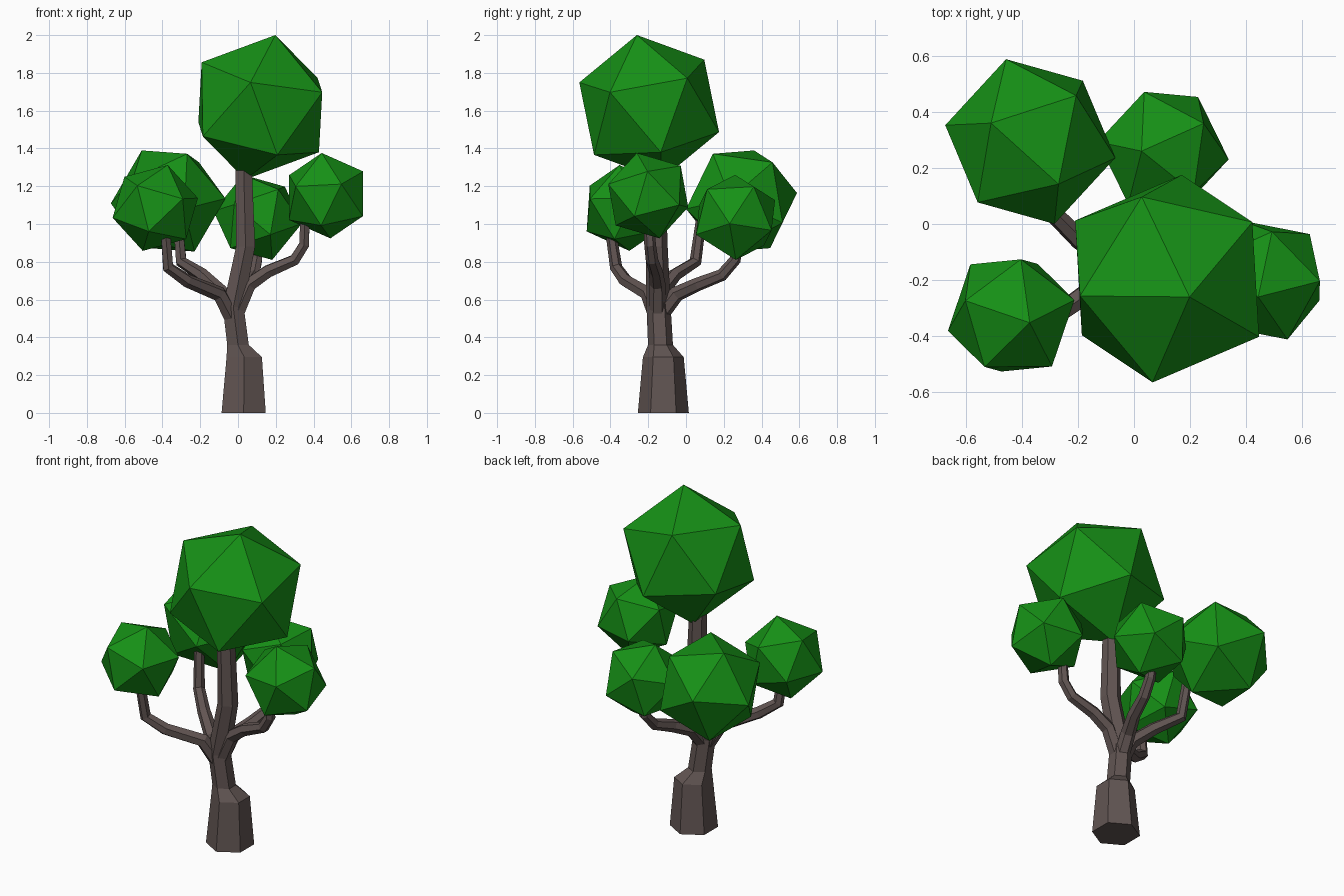
import bpy, bmesh, math
from mathutils import Vector, Matrix

if "Cube" in bpy.data.objects:
    bpy.data.objects.remove(bpy.data.objects["Cube"])


def material(name, rgb):
    m = bpy.data.materials.new(name)
    m.diffuse_color = (*rgb, 1)
    m.use_nodes = True
    m.node_tree.nodes["Principled BSDF"].inputs["Base Color"].default_value = m.diffuse_color
    return m


BARK = material("bark", (0.12, 0.09, 0.085))
LEAF = material("leaf", (0.008, 0.28, 0.008))


def finish(name, bm, mat):
    bmesh.ops.recalc_face_normals(bm, faces=bm.faces)
    me = bpy.data.meshes.new(name)
    bm.to_mesh(me)
    bm.free()
    me.materials.append(mat)
    ob = bpy.data.objects.new(name, me)
    bpy.context.collection.objects.link(ob)


def limb(name, path, flat=False, sides=6):
    """Faceted tube through (x, y, z, radius) points."""
    bm = bmesh.new()
    pts = [Vector(p[:3]) for p in path]
    rings = []
    for i, p in enumerate(pts):
        before = (p - pts[i - 1]).normalized() if i else Vector()
        after = (pts[i + 1] - p).normalized() if i < len(pts) - 1 else Vector()
        axis = Vector((0, 0, 1)) if flat else before + after
        q = Vector((0, 0, 1)).rotation_difference(axis)
        ring = []
        for k in range(sides):
            a = math.pi / 2 + k * math.tau / sides
            ring.append(bm.verts.new(p + q @ Vector((math.cos(a), math.sin(a), 0)) * path[i][3]))
        rings.append(ring)
    for lo, hi in zip(rings, rings[1:]):
        for k in range(sides):
            n = (k + 1) % sides
            bm.faces.new((lo[k], lo[n], hi[n], hi[k]))
    bm.faces.new(rings[0])
    bm.faces.new(rings[-1])
    finish(name, bm, BARK)


def frame(a, b):
    x = a.normalized()
    z = a.cross(b).normalized()
    return Matrix((x, z.cross(x), z)).transposed()


def foliage(name, center, radius, tip, neighbour):
    """Icosahedron turned so two adjacent corners face the given directions."""
    bm = bmesh.new()
    bmesh.ops.create_icosphere(bm, subdivisions=1, radius=radius)
    top = max(bm.verts, key=lambda v: v.co.z)
    side = top.link_edges[0].other_vert(top)
    rot = frame(Vector(tip), Vector(neighbour)) @ frame(top.co, side.co).transposed()
    bm.transform(Matrix.Translation(center) @ rot.to_4x4())
    finish(name, bm, LEAF)


# Trunk with thick stump
limb("trunk", [(0.03, -0.12, 0, 0.135), (0.033, -0.12, 0.295, 0.108),
               (0.0, -0.135, 0.36, 0.066), (-0.025, -0.145, 0.56, 0.064),
               (0.04, -0.155, 0.88, 0.058), (0.03, -0.16, 1.3, 0.05)], flat=True)

# Branches
limb("right_branch", [(-0.01, -0.15, 0.52, 0.045), (0.06, -0.15, 0.68, 0.042),
                      (0.16, -0.16, 0.75, 0.037), (0.3, -0.18, 0.81, 0.033),
                      (0.35, -0.19, 0.89, 0.031), (0.355, -0.2, 1.05, 0.028)])
limb("front_left_branch", [(-0.03, -0.15, 0.5, 0.045), (-0.1, -0.2, 0.63, 0.042),
                           (-0.27, -0.32, 0.7, 0.036), (-0.37, -0.37, 0.77, 0.033),
                           (-0.385, -0.4, 0.97, 0.028)])
limb("back_left_branch", [(-0.03, -0.15, 0.5, 0.045), (-0.09, -0.13, 0.64, 0.042),
                          (-0.19, -0.06, 0.73, 0.037), (-0.3, 0.05, 0.8, 0.033),
                          (-0.32, 0.08, 1.02, 0.028)])
limb("back_branch", [(-0.025, -0.15, 0.5, 0.045), (0.0, -0.05, 0.63, 0.042),
                     (0.05, 0.06, 0.68, 0.037), (0.085, 0.19, 0.73, 0.033),
                     (0.1, 0.26, 0.81, 0.031), (0.1, 0.27, 0.9, 0.028)])

# Foliage clumps
foliage("top_foliage", (0.118, -0.195, 1.618), 0.396, (0.08, -0.065, 0.382), (-0.055, -0.378, 0.126))
foliage("back_left_foliage", (-0.37, 0.294, 1.122), 0.309, (-0.14, 0.066, 0.268), (0.1, -0.154, 0.263))
foliage("front_left_foliage", (-0.438, -0.326, 1.085), 0.238, (0.066, -0.026, 0.227), (-0.162, 0.052, 0.169))
foliage("back_foliage", (0.104, 0.262, 1.035), 0.238, (-0.077, -0.002, 0.225), (0.142, 0.096, 0.165))
foliage("right_foliage", (0.466, -0.2, 1.15), 0.235, (-0.023, -0.06, 0.226), (0.2, 0.0, 0.115))
